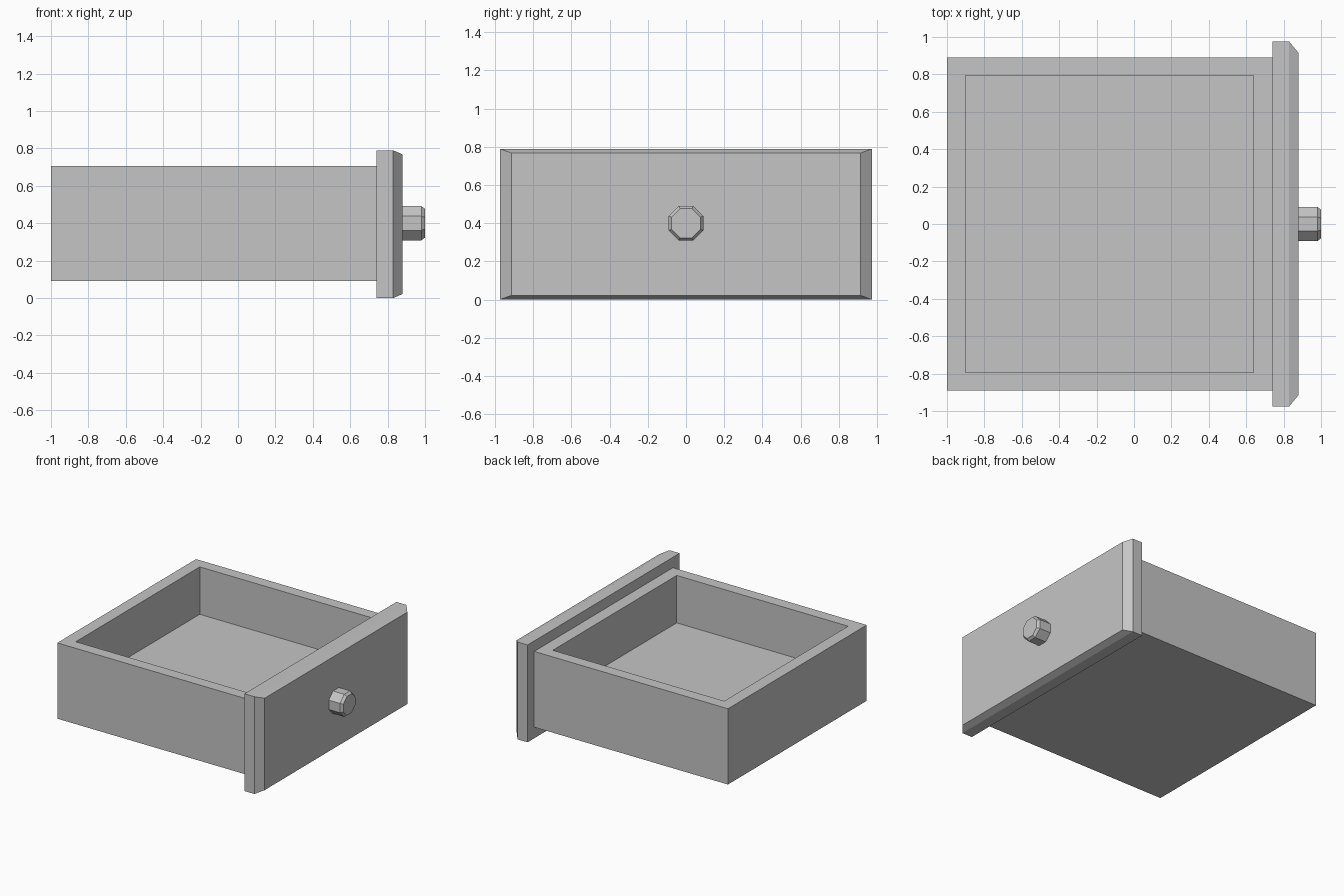
import bpy, bmesh
from math import cos, sin, pi

default = bpy.data.objects.get("Cube")
if default:
    bpy.data.objects.remove(default, do_unlink=True)

# Single plain finish
grey = bpy.data.materials.new("plain_grey")
grey.use_nodes = True
colour = (0.56, 0.56, 0.56, 1)
grey.diffuse_color = colour
grey.node_tree.nodes["Principled BSDF"].inputs["Base Color"].default_value = colour


def loft(name, rings):
    """Join matching loops of points into a closed solid."""
    bm = bmesh.new()
    loops = [[bm.verts.new(p) for p in ring] for ring in rings]
    for a, b in zip(loops, loops[1:]):
        for i in range(len(a)):
            j = (i + 1) % len(a)
            bm.faces.new((a[i], a[j], b[j], b[i]))
    bm.faces.new(loops[0])
    bm.faces.new(loops[-1])
    bmesh.ops.recalc_face_normals(bm, faces=bm.faces)
    mesh = bpy.data.meshes.new(name)
    bm.to_mesh(mesh)
    bm.free()
    mesh.materials.append(grey)
    obj = bpy.data.objects.new(name, mesh)
    bpy.context.collection.objects.link(obj)
    return obj


def flat_ring(x0, x1, y, z):
    return [(x0, -y, z), (x1, -y, z), (x1, y, z), (x0, y, z)]


def upright_ring(x, y, z0, z1):
    return [(x, -y, z0), (x, y, z0), (x, y, z1), (x, -y, z1)]


def octagon(x, radius, z=0.4):
    angles = [(i + 0.5) * pi / 4 for i in range(8)]
    return [(x, radius * cos(a), z + radius * sin(a)) for a in angles]


# Open tray: outer wall, rim, inner wall and floor
loft("drawer_tray", [
    flat_ring(-1, 0.74, 0.89, 0.09),
    flat_ring(-1, 0.74, 0.89, 0.705),
    flat_ring(-0.9, 0.64, 0.795, 0.705),
    flat_ring(-0.9, 0.64, 0.795, 0.32),
])

# Drawer face with a chamfered outer edge
loft("drawer_face", [
    upright_ring(0.74, 0.975, 0, 0.79),
    upright_ring(0.83, 0.975, 0, 0.79),
    upright_ring(0.88, 0.915, 0.022, 0.768),
])

# Eight-sided knob with a chamfered tip
loft("knob", [octagon(0.88, 0.099), octagon(0.98, 0.099), octagon(1, 0.083)])
